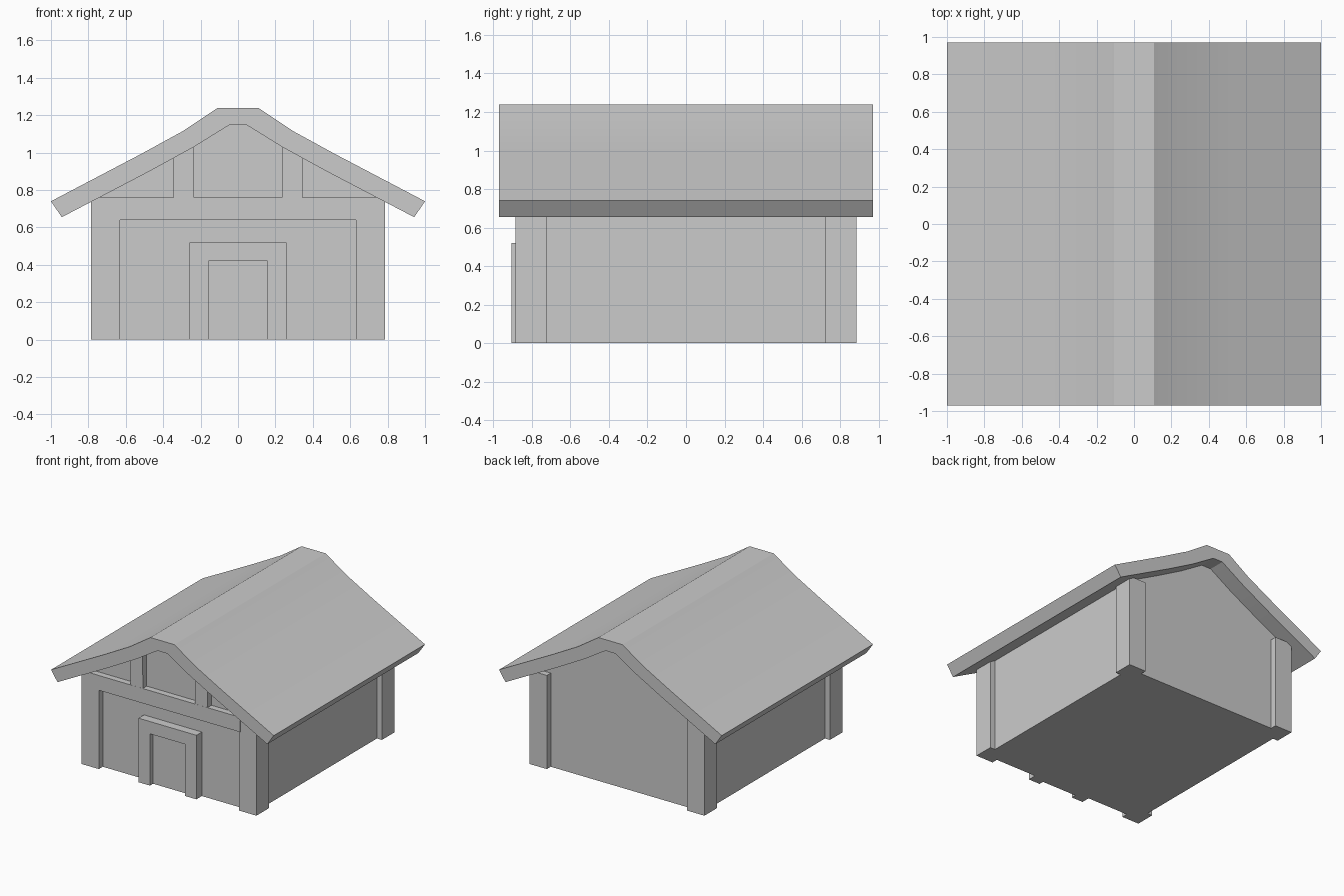
import bpy
import bmesh
import math

if "Cube" in bpy.data.objects:
    bpy.data.objects.remove(bpy.data.objects["Cube"])


def prism(name, profile, y0, y1):
    """Extrude an (x, z) profile from y0 to y1."""
    bm = bmesh.new()
    face = bm.faces.new([bm.verts.new((x, y0, z)) for x, z in profile])
    new = bmesh.ops.extrude_face_region(bm, geom=[face])["geom"]
    verts = [g for g in new if isinstance(g, bmesh.types.BMVert)]
    bmesh.ops.translate(bm, verts=verts, vec=(0, y1 - y0, 0))
    bmesh.ops.recalc_face_normals(bm, faces=bm.faces)
    mesh = bpy.data.meshes.new(name)
    bm.to_mesh(mesh)
    bm.free()
    obj = bpy.data.objects.new(name, mesh)
    bpy.context.collection.objects.link(obj)
    return obj


def mirrored(half):
    """Complete a right half profile, listed from outside to centre."""
    return half + [(-x, z) for x, z in reversed(half)]


def box(name, x0, x1, y0, y1, z0, z1):
    return prism(name, [(x0, z0), (x1, z0), (x1, z1), (x0, z1)], y0, y1)


# Roof slab with a gently flared slope and flat ridge
outer = [(1.0, 0.74), (0.52, 0.992), (0.295, 1.115), (0.108, 1.24)]
inner = [(0.942, 0.655), (0.47, 0.902), (0.237, 1.03), (0.043, 1.15)]
roof = prism("roof", mirrored(outer) + mirrored(inner)[::-1], -0.97, 0.97)
bpy.context.view_layer.objects.active = roof
roof.select_set(True)
bpy.ops.object.shade_smooth_by_angle(angle=math.radians(30))

# House body with gables reaching the roof underside
body = [(0.74, 0.0), (0.74, 0.761)] + inner[1:]
prism("walls", mirrored(body), -0.835, 0.835)

# Corner posts
for sx, side in ((-1, "left"), (1, "right")):
    post = [(0.63, 0), (0.785, 0), (0.785, 0.738), (0.742, 0.76), (0.63, 0.76)]
    for sy, end in ((-1, "front"), (1, "back")):
        prism(f"{end}_{side}_post", [(sx * x, z) for x, z in post],
              sy * 0.725, sy * 0.885)

    # Gable studs, cut to the roof slope
    stud = [(0.235, 0.755), (0.346, 0.755), (0.346, 0.97), (0.237, 1.03)]
    prism(f"{side}_gable_stud", [(sx * x, z) for x, z in stud], -0.885, -0.82)

# Front cross beam
box("front_beam", -0.64, 0.64, -0.886, -0.82, 0.64, 0.76)

# Door frame and recessed door
frame = [(0.26, 0.52), (0.26, 0), (0.157, 0), (0.157, 0.42)]
prism("door_frame", mirrored(frame), -0.905, -0.82)
box("door", -0.16, 0.16, -0.865, -0.82, 0, 0.425)
